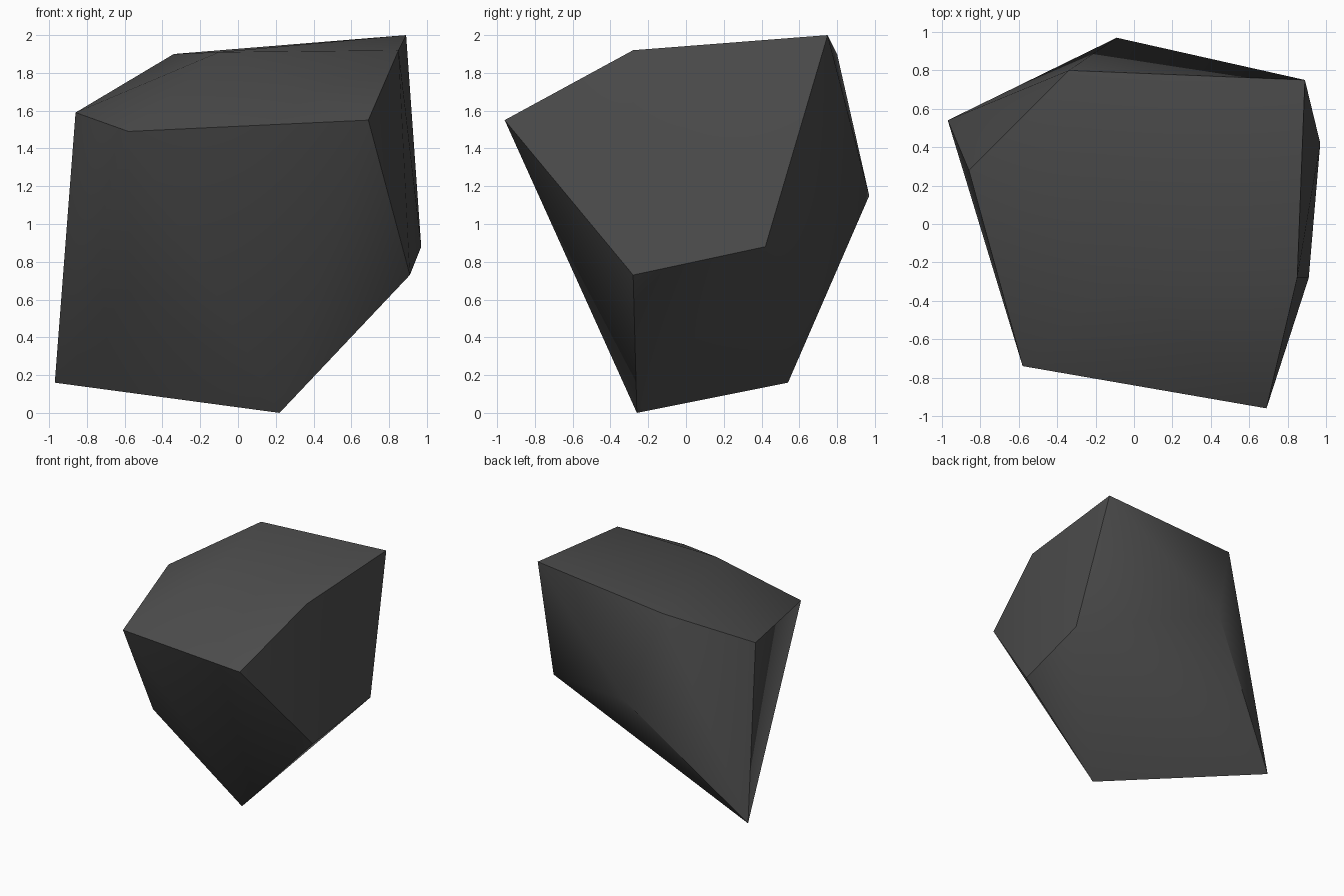
import bpy
import bmesh
import math

# Remove the default object
default = bpy.data.objects.get("Cube")
if default:
    bpy.data.objects.remove(default, do_unlink=True)


def make_material(name, colour):
    material = bpy.data.materials.new(name)
    material.use_nodes = True
    material.diffuse_color = colour
    shader = next(n for n in material.node_tree.nodes if n.type == "BSDF_PRINCIPLED")
    shader.inputs["Base Color"].default_value = colour
    shader.inputs["Roughness"].default_value = 0.9
    return material


def make_hull(name, corners, material):
    """Wrap a convex skin around the given corners."""
    bm = bmesh.new()
    for corner in corners:
        bm.verts.new(corner)
    hull = bmesh.ops.convex_hull(bm, input=bm.verts[:])
    loose = {v for v in hull["geom_interior"] + hull["geom_unused"]
             if isinstance(v, bmesh.types.BMVert)}
    if loose:
        bmesh.ops.delete(bm, geom=list(loose), context="VERTS")
    bmesh.ops.recalc_face_normals(bm, faces=bm.faces[:])
    mesh = bpy.data.meshes.new(name)
    bm.to_mesh(mesh)
    bm.free()
    mesh.materials.append(material)
    obj = bpy.data.objects.new(name, mesh)
    bpy.context.collection.objects.link(obj)
    return obj


# Corners of the boulder, grouped by where they sit
top_corners = [(.89, .75, 2), (-.34, .8, 1.9), (-.86, .28, 1.59),
               (-.58, -.74, 1.49), (.69, -.96, 1.55),
               (.85, -.28, 1.92), (-.1, -.28, 1.91)]
side_corners = [(.97, .42, .88), (.91, -.28, .73), (-.09, .97, 1.15),
                (-.58, -.33, .65)]
bottom_corners = [(.22, -.26, 0), (-.97, .54, .16)]

stone = make_material("dark grey stone", (.075, .075, .075, 1))
boulder = make_hull("boulder", top_corners + side_corners + bottom_corners, stone)

# Soften shallow facets, keep the main edges crisp
bpy.ops.object.select_all(action="DESELECT")
boulder.select_set(True)
bpy.context.view_layer.objects.active = boulder
bpy.ops.object.shade_smooth_by_angle(angle=math.radians(40))
